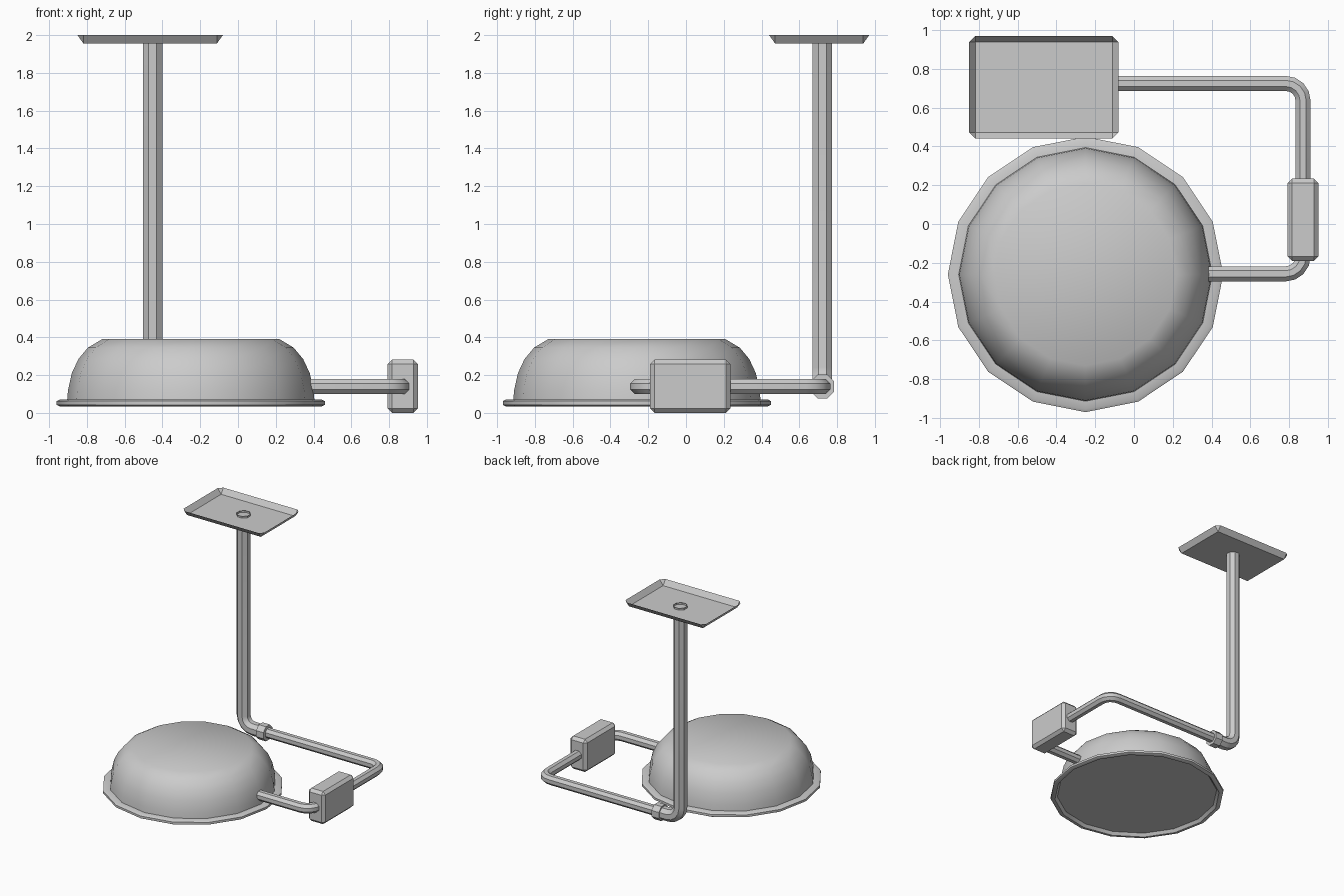
import bpy, bmesh
from math import pi, sin, cos, radians
from mathutils import Vector

if "Cube" in bpy.data.objects:
    bpy.data.objects.remove(bpy.data.objects["Cube"])


def finish(name, bm, smooth=None):
    bmesh.ops.recalc_face_normals(bm, faces=bm.faces)
    me = bpy.data.meshes.new(name)
    bm.to_mesh(me)
    bm.free()
    ob = bpy.data.objects.new(name, me)
    bpy.context.collection.objects.link(ob)
    if smooth:
        bpy.ops.object.select_all(action='DESELECT')
        ob.select_set(True)
        bpy.context.view_layer.objects.active = ob
        bpy.ops.object.shade_smooth_by_angle(angle=radians(smooth))
    return ob


def skin(bm, loops):
    """Join successive closed vertex loops with quads."""
    for a, b in zip(loops, loops[1:]):
        n = len(a)
        for i in range(n):
            j = (i + 1) % n
            bm.faces.new((a[i], a[j], b[j], b[i]))


def lathe(name, profile, centre, sides=16, smooth=50):
    """Revolve (radius, z) points; both ends are capped."""
    bm = bmesh.new()
    loops = [[bm.verts.new((centre[0] + r * cos(2 * pi * i / sides),
                            centre[1] + r * sin(2 * pi * i / sides), z))
              for i in range(sides)] for r, z in profile]
    skin(bm, loops)
    bm.faces.new(loops[0])
    bm.faces.new(loops[-1])
    return finish(name, bm, smooth)


def rounded(points, radius, steps=4):
    """Replace right-angle corners of a path with arcs."""
    pts = [Vector(p) for p in points]
    out = [pts[0]]
    for a, p, b in zip(pts, pts[1:], pts[2:]):
        u, v = (a - p).normalized(), (b - p).normalized()
        c = p + (u + v) * radius
        for k in range(steps + 1):
            t = k / steps * pi / 2
            out.append(c - v * radius * cos(t) - u * radius * sin(t))
    return out + [pts[-1]]


def tube(name, path, radius, normal, sides=8, caps=True):
    """Sweep a polygon along a path lying in the plane of the normal."""
    bm, n, loops = bmesh.new(), Vector(normal), []
    for i, p in enumerate(path):
        t = (path[min(i + 1, len(path) - 1)] - path[max(i - 1, 0)]).normalized()
        s = t.cross(n)
        angles = [2 * pi * (k + 0.5) / sides for k in range(sides)]
        loops.append([bm.verts.new(p + radius * (s * cos(a) + n * sin(a))) for a in angles])
    skin(bm, loops)
    if caps:
        bm.faces.new(loops[0])
        bm.faces.new(loops[-1])
    return finish(name, bm, 30)


def bevelled_box(size, centre, bevel):
    bm = bmesh.new()
    bmesh.ops.create_cube(bm, size=1)
    for v in bm.verts:
        v.co = Vector(a * b for a, b in zip(v.co, size)) + Vector(centre)
    bmesh.ops.bevel(bm, geom=bm.edges[:], offset=bevel, segments=1, affect='EDGES')
    return bm


# lamp dome
DOME = (-0.25, -0.26)
lathe("lamp_dome", [(0.655, 0.06), (0.65, 0.12), (0.63, 0.21), (0.595, 0.285),
                    (0.545, 0.345), (0.47, 0.39)], DOME)

# rim with recessed lens
lathe("lamp_rim", [(0.64, 0.07), (0.695, 0.07), (0.71, 0.062), (0.71, 0.043),
                   (0.695, 0.035), (0.675, 0.035), (0.655, 0.06)], DOME)

# ceiling plate: shallow open tray
bm = bevelled_box((0.77, 0.53, 0.2), (-0.465, 0.705, 0), 0.032)
bmesh.ops.delete(bm, geom=[v for v in bm.verts if v.co.z > 0], context='VERTS')
for v in bm.verts:
    v.co.z = 1.955 if v.co.z < -0.09 else 2.0
finish("ceiling_plate", bm)

# pole with elbow at the bottom
tube("drop_pole", rounded([(-0.452, 0.722, 1.97), (-0.452, 0.722, 0.14),
                           (-0.27, 0.722, 0.14)], 0.1), 0.056, (0, 1, 0), caps=False)

# collar between pole and arm
tube("collar", [Vector((x, 0.722, 0.14)) for x in (-0.29, -0.22)], 0.068, (0, 0, 1))

# swing arm reaching around to the dome
tube("swing_arm", rounded([(-0.29, 0.725, 0.14), (0.872, 0.725, 0.14),
                           (0.872, -0.257, 0.14), (0.37, -0.257, 0.14)], 0.09),
     0.042, (0, 0, 1))

# joint box on the arm
finish("joint_box", bevelled_box((0.16, 0.425, 0.282), (0.872, 0.022, 0.141), 0.024))
